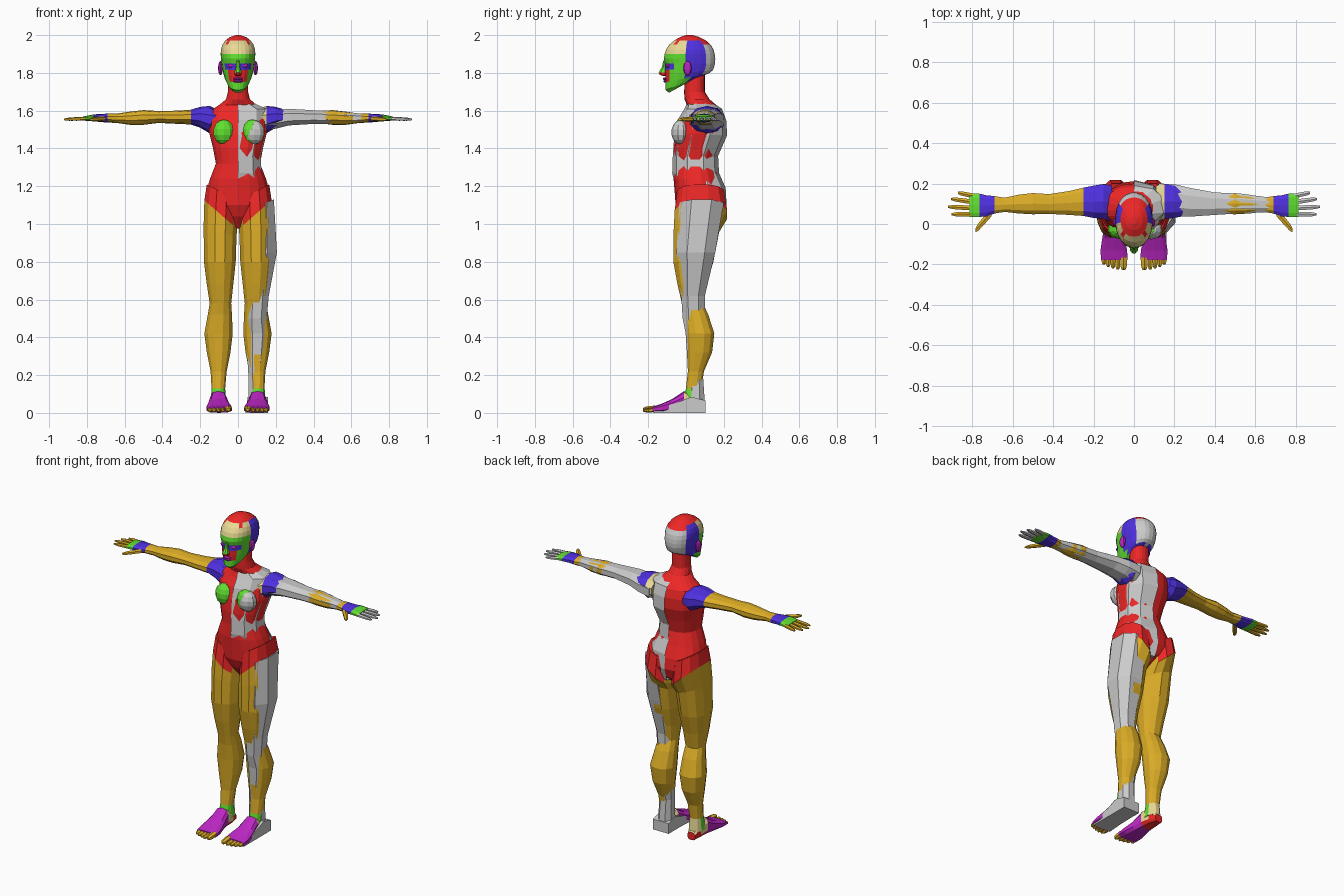
import bpy, bmesh, math
from mathutils import Matrix, Vector

COL = dict(red=(.85, .02, .02), orange=(.72, .42, .02), green=(.12, .75, .03), blue=(.08, .03, .75),
           yellow=(.82, .7, .3), purple=(.5, .02, .55), grey=(.55, .55, .55))
MATS = {}


def mat(name):
    if name not in MATS:
        MATS[name] = bpy.data.materials.new(name)
        MATS[name].diffuse_color = (*COL[name], 1)
    return MATS[name]


def finish(name, bm, colour, s=1):
    bmesh.ops.recalc_face_normals(bm, faces=bm.faces)
    me = bpy.data.meshes.new(name)
    used = []
    if colour:
        for f in bm.faces:
            c = colour if isinstance(colour, str) else colour(f.calc_center_median())
            if c not in used:
                used.append(c)
                me.materials.append(mat(c))
            f.material_index = used.index(c)
    if s < 0:
        bmesh.ops.scale(bm, vec=(-1, 1, 1), verts=bm.verts)
        bmesh.ops.reverse_faces(bm, faces=bm.faces)
    bm.to_mesh(me)
    bm.free()
    ob = bpy.data.objects.new(name, me)
    bpy.context.collection.objects.link(ob)
    return ob


def loft(name, rings, colour=None, n=12, axis='z', s=1, e=.9, half=False):
    """ring: (t, a0, a1, b0, b1, tilt along a, tilt along b), t runs along the axis"""
    bm = bmesh.new()
    prof = []
    for i in range(n):
        a = 2 * math.pi * (i + .5) / n
        prof.append([math.copysign(abs(v) ** e, v) for v in (math.cos(a), math.sin(a))])
    mx = [max(abs(p[k]) for p in prof) for k in (0, 1)]
    prof = [(p[0] / mx[0], p[1] / mx[1]) for p in prof]
    loops = []
    for r in rings:
        t, a0, a1, b0, b1, ta, tb = (list(r) + [0, 0])[:7]
        loop = []
        for u, v in prof:
            a, b = (a0 + a1 + u * (a1 - a0)) / 2, (b0 + b1 + v * (b1 - b0)) / 2
            tt = t + ta * u + tb * v
            loop.append(bm.verts.new({'z': (a, b, tt), 'x': (tt, a, b), 'y': (a, tt, b)}[axis]))
        loops.append(loop)
    for p, q in zip(loops, loops[1:]):
        for i in range(n):
            j = (i + 1) % n
            bm.faces.new((p[i], p[j], q[j], q[i]))
    bm.faces.new(loops[0])
    bm.faces.new(loops[-1])
    if half:
        bmesh.ops.bisect_plane(bm, geom=bm.verts[:] + bm.edges[:] + bm.faces[:], plane_co=(0, 0, 0),
                               plane_no=(1, 0, 0), clear_inner=True)
    return finish(name, bm, colour, s)


def ball(name, pos, size, colour=None, u=10, v=7):
    bm = bmesh.new()
    bmesh.ops.create_uvsphere(bm, u_segments=u, v_segments=v, radius=1,
                              matrix=Matrix.Translation(pos) @ Matrix.Diagonal((*size, 1)))
    return finish(name, bm, colour)


def sym(rows):
    return [(z, -w, w, *rest[:2], 0, *rest[2:]) for z, w, *rest in rows]


def digit(name, p, q, r, colour, axis, s, rz=None):
    rz = rz or r
    k = 'xyz'.index(axis)
    o = [i for i in range(3) if i != k]
    rows = []
    for f, g in ((0, 1), (.45, .95), (.8, .85), (1, .45)):
        c = Vector(p).lerp(Vector(q), f)
        rows.append((c[k], c[o[0]] - r * g, c[o[0]] + r * g, c[o[1]] - rz * g, c[o[1]] + rz * g))
    loft(name, rows, colour, 6, axis, s)


# torso and neck
torso = [(.975, .015, .02, .11), (1.04, .08, -.03, .19), (1.1, .15, -.055, .212), (1.17, .168, -.06, .205),
         (1.24, .148, -.066, .178), (1.32, .117, -.062, .155), (1.4, .132, -.066, .175),
         (1.48, .152, -.058, .2), (1.55, .155, -.035, .2), (1.6, .145, -.005, .185), (1.63, .1, .005, .16),
         (1.66, .063, -.008, .125), (1.7, .053, -.01, .1), (1.79, .052, -.005, .1)]
loft('torso', sym(torso), 'red', 18)

# coarse grey half body overlapping the coloured one
rough = [(1.02, .09, -.01, .19), (1.1, .15, -.04, .215), (1.19, .158, -.055, .21), (1.27, .125, -.073, .175),
         (1.36, .12, -.07, .17), (1.47, .145, -.062, .218), (1.55, .15, -.045, .213), (1.61, .15, -.008, .19),
         (1.65, .06, .01, .13)]
loft('rough_torso', sym(rough), None, 10, half=True)
ball('rough_breast', (.085, -.028, 1.485), (.058, .05, .064))

# head
HEAD = [(1.725, .035, -.09, .02, .03), (1.745, .055, -.108, .08, .035), (1.775, .07, -.108, .125, .025),
        (1.8, .078, -.11, .143, .015), (1.825, .083, -.11, .15, .01), (1.85, .087, -.11, .154, 0),
        (1.875, .09, -.117, .155, 0), (1.9, .092, -.113, .152, 0), (1.925, .09, -.105, .145, 0),
        (1.95, .082, -.088, .13, 0), (1.972, .066, -.062, .105, 0), (1.99, .042, -.03, .07, 0),
        (2.0, .012, 0, .035, 0)]


def head_colour(c):
    x = abs(c.x)
    if c.z > 1.955 and x < .06 and c.y > -.06:
        return 'red'
    if c.y > .1:
        return 'grey'
    if c.y > .005 and c.z > 1.76:
        return 'blue'
    if c.z > 1.91:
        return 'yellow'
    if c.z > 1.86:
        return 'green'
    if c.z > 1.81:
        return 'blue' if x < .066 else 'green'
    return 'red' if x < .045 and c.z > 1.755 and c.y < 0 else 'green'


loft('head', sym(HEAD), head_colour, 24)
loft('nose', sym([(1.865, .008, -.12, -.1), (1.83, .011, -.128, -.1), (1.803, .018, -.145, -.1),
                  (1.79, .02, -.14, -.1), (1.783, .012, -.12, -.1)]),
     lambda c: 'green' if c.z > 1.81 else 'red', 8)
for z, y in ((1.769, -.111), (1.756, -.108)):
    ball('lip', (0, y, z), (.028, .012, .008), 'purple')
for s in (-1, 1):
    ball('eye', (s * .036, -.094, 1.838), (.018, .014, .011), 'purple')
    ball('ear', (s * .093, .008, 1.825), (.013, .022, .038), 'purple')

ARM = [(.11, .01, .19, 1.5, 1.605), (.15, .025, .198, 1.48, 1.625), (.2, .03, .19, 1.51, 1.62),
       (.25, .04, .18, 1.527, 1.605), (.32, .045, .163, 1.53, 1.6), (.42, .05, .148, 1.535, 1.598),
       (.5, .048, .153, 1.525, 1.603), (.57, .052, .145, 1.525, 1.595), (.64, .06, .13, 1.535, 1.585),
       (.69, .052, .138, 1.537, 1.584), (.73, .038, .142, 1.54, 1.583), (.765, .035, .15, 1.544, 1.58),
       (.815, .035, .152, 1.547, 1.57)]
LEG = [(1.17, .01, .165, -.045, .2, .04), (1.05, .005, .178, -.06, .218, .075), (.96, .008, .182, -.065, .172, .03),
       (.8, .012, .18, -.067, .145), (.68, .025, .165, -.045, .11), (.58, .036, .15, -.022, .09),
       (.52, .032, .16, -.01, .118), (.42, .028, .178, 0, .15), (.32, .04, .165, .005, .138),
       (.22, .06, .145, .01, .095), (.13, .068, .14, 0, .082), (.05, .062, .145, -.02, .09)]
FOOT = [(.097, .08, .13, 0, .05), (.05, .065, .14, 0, .09), (-.01, .06, .147, 0, .115),
        (-.07, .048, .157, 0, .075), (-.13, .034, .166, 0, .048), (-.178, .032, .163, .002, .032)]


def arm_colour(c, s):
    if c.x < .225:
        return 'blue' if s < 0 or c.x > .17 else 'yellow'
    return 'orange' if c.x < .69 else 'blue' if c.x < .765 else 'green'


def leg_colour(c):
    if c.z > 1.06:
        return 'red'
    return 'orange' if c.z > .14 else 'green' if c.y < .04 else 'yellow'


def foot_colour(c):
    return 'purple' if c.y < -.03 else 'red' if c.z < .04 else 'yellow'


for s, side in ((-1, 'left'), (1, 'right')):
    # arms and hands
    loft(side + '_arm', ARM, lambda c: arm_colour(c, s), 10, 'x', s)
    tips = ((.872, .155), (.905, .124), (.92, .085), (.902, .048))
    for i, (x, y) in enumerate(tips):
        digit(side + '_finger', (.795, .139 - i * .03, 1.559), (x, y, 1.554), .012,
              'orange' if s < 0 else None, 'x', s, .01)
    digit(side + '_thumb', (.705, .06, 1.558), (.785, -.032, 1.553), .022, 'orange', 'x', s, .013)
    # legs and feet
    loft(side + '_leg', LEG, leg_colour, 12, 'z', s)
    loft(side + '_foot', FOOT, foot_colour, 10, 'y', s, .7)
    for i, (x, y) in enumerate(((.051, -.228), (.08, -.226), (.104, -.22), (.127, -.212), (.149, -.2))):
        r = .017 if i == 0 else .012
        digit(side + '_toe', (x, -.165, r + .005), (x, y, r), r, 'orange', 'y', s)
    # breast
    ball(side + '_breast', (s * .075, -.027, 1.487), (.058, .048, .066), 'green')

# coarse grey limbs on the right
loft('rough_arm', [(.12, .02, .2, 1.49, 1.6), (.2, .04, .197, 1.505, 1.607), (.27, .036, .18, 1.522, 1.61),
                   (.4, .045, .156, 1.53, 1.602), (.53, .053, .15, 1.527, 1.598), (.69, .06, .128, 1.54, 1.58)],
     None, 8, 'x')
loft('rough_leg', [(1.1, .04, .19, -.035, .2, .03), (.85, .02, .206, -.05, .155), (.62, .045, .163, -.025, .1),
                   (.5, .045, .152, -.018, .1), (.42, .042, .165, -.002, .14), (.2, .055, .138, .013, .09),
                   (.05, .055, .145, 0, .1)], None, 8)
loft('rough_foot', [(.103, .05, .16, 0, .065), (.03, .05, .16, 0, .085), (-.06, .048, .16, 0, .05),
                    (-.17, .04, .16, 0, .02)], None, 4, 'y', e=0.01)
